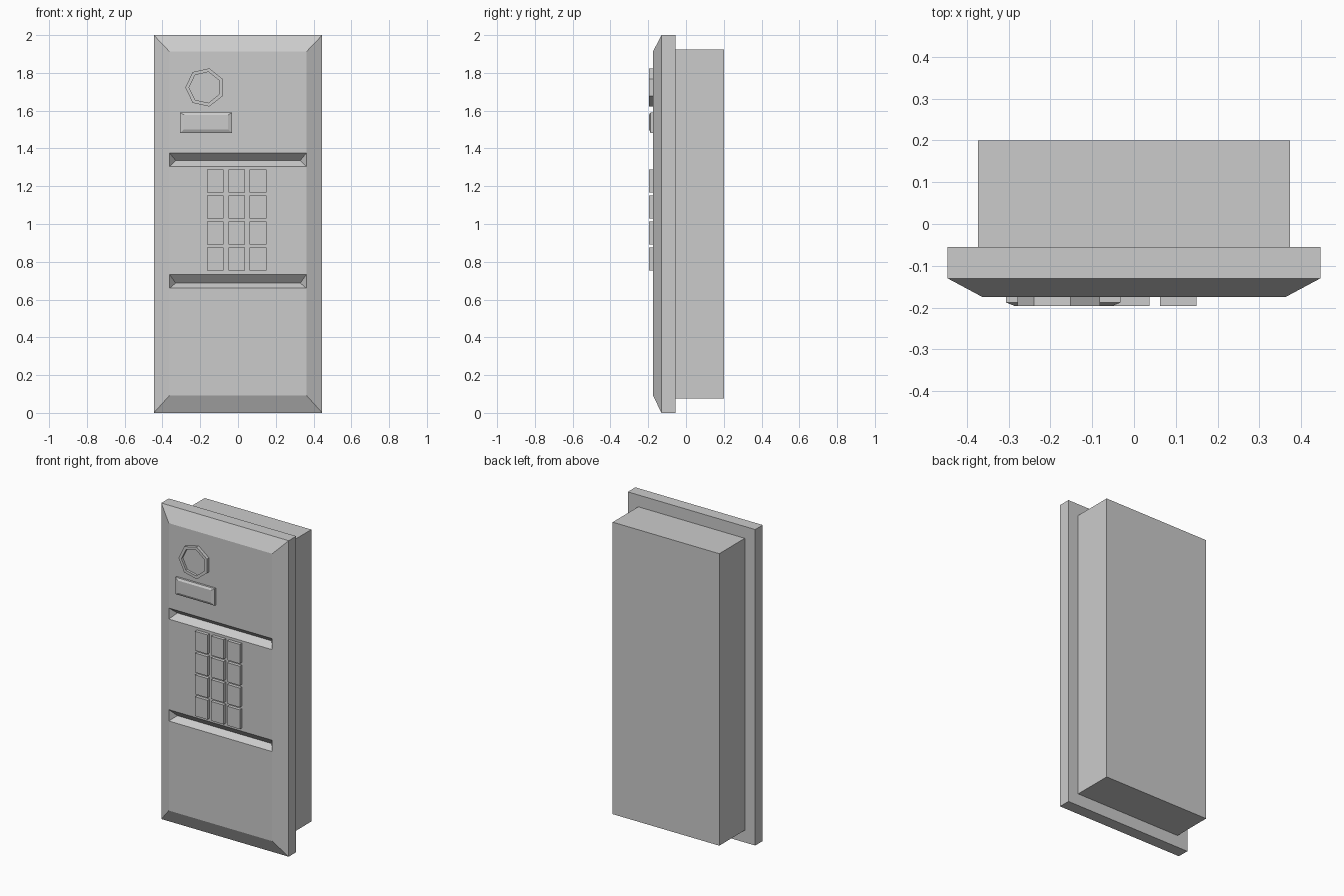
import bpy, bmesh
from math import cos, sin, pi

cube = bpy.data.objects.get("Cube")
if cube:
    bpy.data.objects.remove(cube, do_unlink=True)

grey = bpy.data.materials.new("plain_grey")
grey.use_nodes = True
COLOUR = (0.6, 0.6, 0.6, 1)
grey.diffuse_color = COLOUR
grey.node_tree.nodes["Principled BSDF"].inputs["Base Color"].default_value = COLOUR

FACE_Y = -0.175     # front surface of the plate
RAISED_Y = -0.196   # front surface of the fittings


def finish(name, bm):
    bmesh.ops.remove_doubles(bm, verts=bm.verts, dist=0.0001)
    bmesh.ops.recalc_face_normals(bm, faces=bm.faces)
    mesh = bpy.data.meshes.new(name)
    bm.to_mesh(mesh)
    bm.free()
    mesh.materials.append(grey)
    obj = bpy.data.objects.new(name, mesh)
    bpy.context.collection.objects.link(obj)
    return obj


def rect(x0, x1, z0, z1, y):
    return [(x0, y, z0), (x1, y, z0), (x1, y, z1), (x0, y, z1)]


def polygon(cx, cz, radius, sides, y):
    angles = [pi + 2 * pi * i / sides for i in range(sides)]
    return [(cx + radius * cos(a), y, cz + radius * sin(a)) for a in angles]


def loft(name, rings):
    """Skin a row of matching outlines and cap both ends."""
    bm = bmesh.new()
    loops = [[bm.verts.new(p) for p in ring] for ring in rings]
    for a, b in zip(loops, loops[1:]):
        for i in range(len(a)):
            j = (i + 1) % len(a)
            bm.faces.new((a[i], a[j], b[j], b[i]))
    bm.faces.new(loops[0])
    bm.faces.new(loops[-1])
    return finish(name, bm)


# Rear housing
loft("rear_housing", [rect(-0.373, 0.373, 0.077, 1.925, 0.2),
                      rect(-0.373, 0.373, 0.077, 1.925, -0.055)])


# Front plate with sloped borders and two V-shaped grooves across its face
def front_plate():
    bm = bmesh.new()
    W, w, low, high, edge_y = 0.446, 0.362, 0.093, 1.912, -0.13
    grooves = [(0.66, 0.687, 0.732), (1.305, 1.337, 1.375)]
    levels = [low] + [z for g in grooves for z in (g[0], g[2])] + [high]
    cache = {}

    def face(*points):
        for p in points:
            if p not in cache:
                cache[p] = bm.verts.new(p)
        bm.faces.new([cache[p] for p in points])

    back, rim = rect(-W, W, 0, 2, -0.055), rect(-W, W, 0, 2, edge_y)
    face(*back)
    for i in range(4):
        j = (i + 1) % 4
        face(back[i], back[j], rim[j], rim[i])

    # Sloped borders
    face(rim[0], rim[1], (w, FACE_Y, low), (-w, FACE_Y, low))
    face(rim[3], rim[2], (w, FACE_Y, high), (-w, FACE_Y, high))
    for side in (-1, 1):
        face((side * W, edge_y, 2), (side * W, edge_y, 0),
             *[(side * w, FACE_Y, z) for z in levels])

    # Flat strips between the grooves
    for z0, z1 in zip(levels[::2], levels[1::2]):
        face(*rect(-w, w, z0, z1, FACE_Y))

    # Groove walls and pointed ends
    for z0, zm, z1 in grooves:
        floor = [(s * 0.33, FACE_Y + 0.04, zm) for s in (-1, 1)]
        for z in (z0, z1):
            face((-w, FACE_Y, z), (w, FACE_Y, z), floor[1], floor[0])
        for s, tip in zip((-1, 1), floor):
            face((s * w, FACE_Y, z0), (s * w, FACE_Y, z1), tip)
    return finish("front_plate", bm)


front_plate()

# Camera ring: seven-sided rim around a shallow recess
cx, cz = -0.175, 1.723
loft("camera_ring", [polygon(cx, cz, 0.104, 7, FACE_Y),
                     polygon(cx, cz, 0.104, 7, RAISED_Y),
                     polygon(cx, cz, 0.084, 7, RAISED_Y),
                     polygon(cx, cz, 0.084, 7, RAISED_Y + 0.015)])

# Name label with chamfered front
loft("name_label", [rect(-0.306, -0.032, 1.483, 1.59, FACE_Y),
                    rect(-0.306, -0.032, 1.483, 1.59, -0.188),
                    rect(-0.286, -0.052, 1.5, 1.578, RAISED_Y)])

# Keypad
for row in range(4):
    for col in range(3):
        x, z = -0.12 + 0.113 * col, 1.228 - 0.138 * row
        key = (x - 0.044, x + 0.044, z - 0.061, z + 0.061)
        loft(f"key_{row + 1}_{col + 1}", [rect(*key, FACE_Y), rect(*key, RAISED_Y)])
